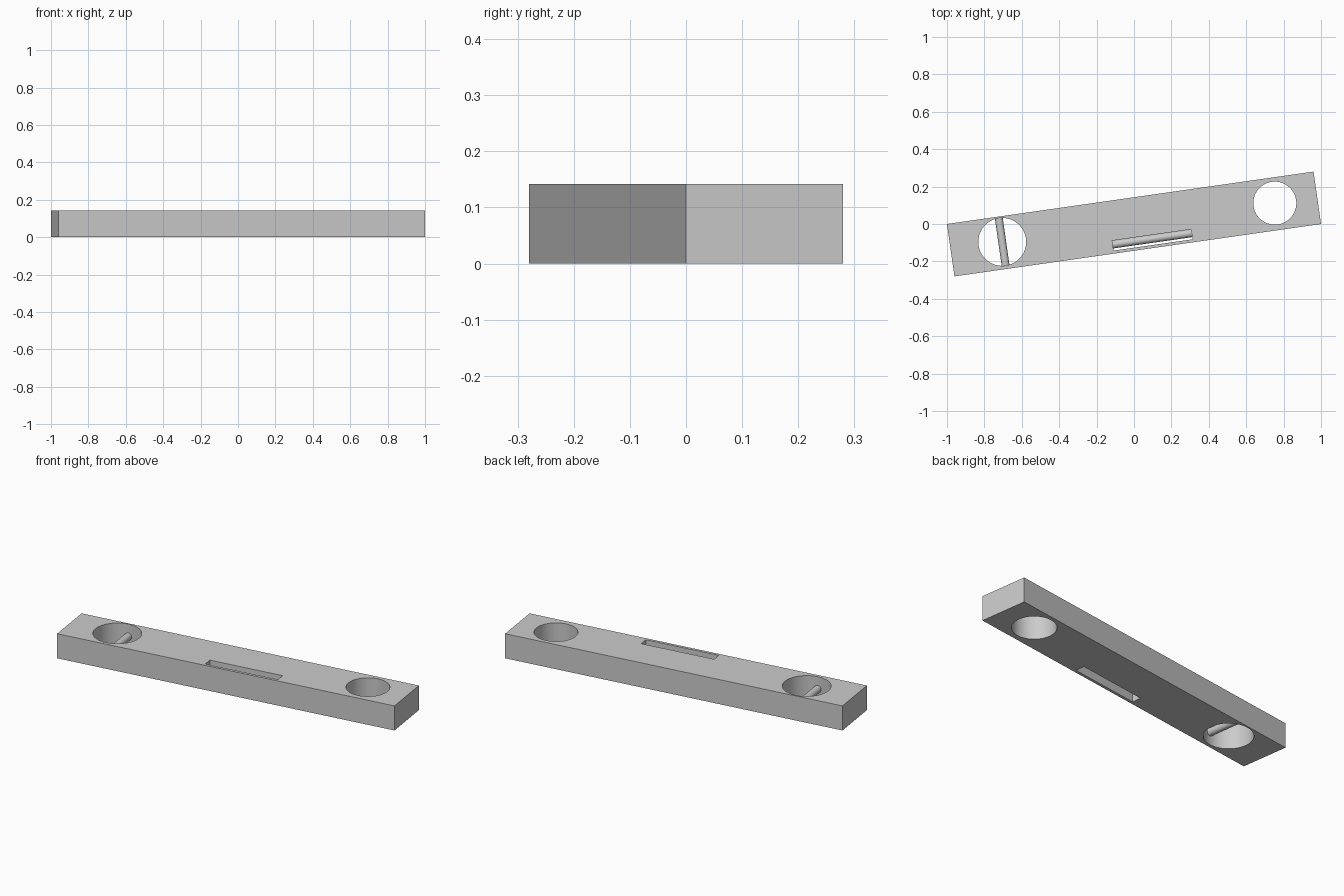
import bpy
from math import radians
from mathutils import Matrix

if "Cube" in bpy.data.objects:
    bpy.data.objects.remove(bpy.data.objects["Cube"], do_unlink=True)

LENGTH, WIDTH, HEIGHT = 1.98, 0.283, 0.142
MID = HEIGHT / 2
TILT = Matrix.Rotation(radians(8.13), 4, "Z")

gray = bpy.data.materials.new("plain_gray")
gray.use_nodes = True
gray.diffuse_color = (0.6, 0.6, 0.6, 1)
gray.node_tree.nodes["Principled BSDF"].inputs["Base Color"].default_value = (0.6, 0.6, 0.6, 1)


def box(name, x, y, size):
    bpy.ops.mesh.primitive_cube_add(size=1, location=(x, y, MID))
    ob = bpy.context.object
    ob.name = name
    ob.scale = size
    bpy.ops.object.transform_apply(location=True, rotation=True, scale=True)
    return ob


def rod(name, x, y, radius, depth, rotation=(0, 0, 0), sides=64):
    bpy.ops.mesh.primitive_cylinder_add(vertices=sides, radius=radius, depth=depth,
                                        location=(x, y, MID), rotation=rotation)
    ob = bpy.context.object
    ob.name = name
    bpy.ops.object.transform_apply(location=True, rotation=True, scale=True)
    return ob


# Main bar with two round holes and one slot cut right through
body = box("level_body", 0, 0, (LENGTH, WIDTH, HEIGHT))
cutters = [
    rod("vial_hole_cutter", -0.711, 0.005, 0.128, 1),
    rod("hang_hole_cutter", 0.761, 0.004, 0.115, 1),
    box("slot_cutter", 0.085, -0.0985, (0.427, 0.054, 1)),
]
for cutter in cutters:
    cut = body.modifiers.new("cut", "BOOLEAN")
    cut.operation = "DIFFERENCE"
    cut.solver = "EXACT"
    cut.object = cutter
    cutter.hide_render = True
    bpy.context.view_layer.objects.active = body
    bpy.ops.object.modifier_apply(modifier=cut.name)
    bpy.data.objects.remove(cutter, do_unlink=True)

# Bubble vials: one across the round hole, one along the slot
cross_vial = rod("cross_vial", -0.711, 0.005, 0.021, 0.256, (radians(90), 0, 0), 32)
long_vial = rod("long_vial", 0.085, -0.0925, 0.021, 0.427, (0, radians(90), 0), 32)

# Shared colour, shading and turn of the whole tool
for ob in (body, cross_vial, long_vial):
    ob.data.materials.clear()
    ob.data.materials.append(gray)
    ob.data.transform(TILT)
    bpy.ops.object.select_all(action="DESELECT")
    ob.select_set(True)
    bpy.context.view_layer.objects.active = ob
    bpy.ops.object.shade_smooth_by_angle(angle=radians(30))
